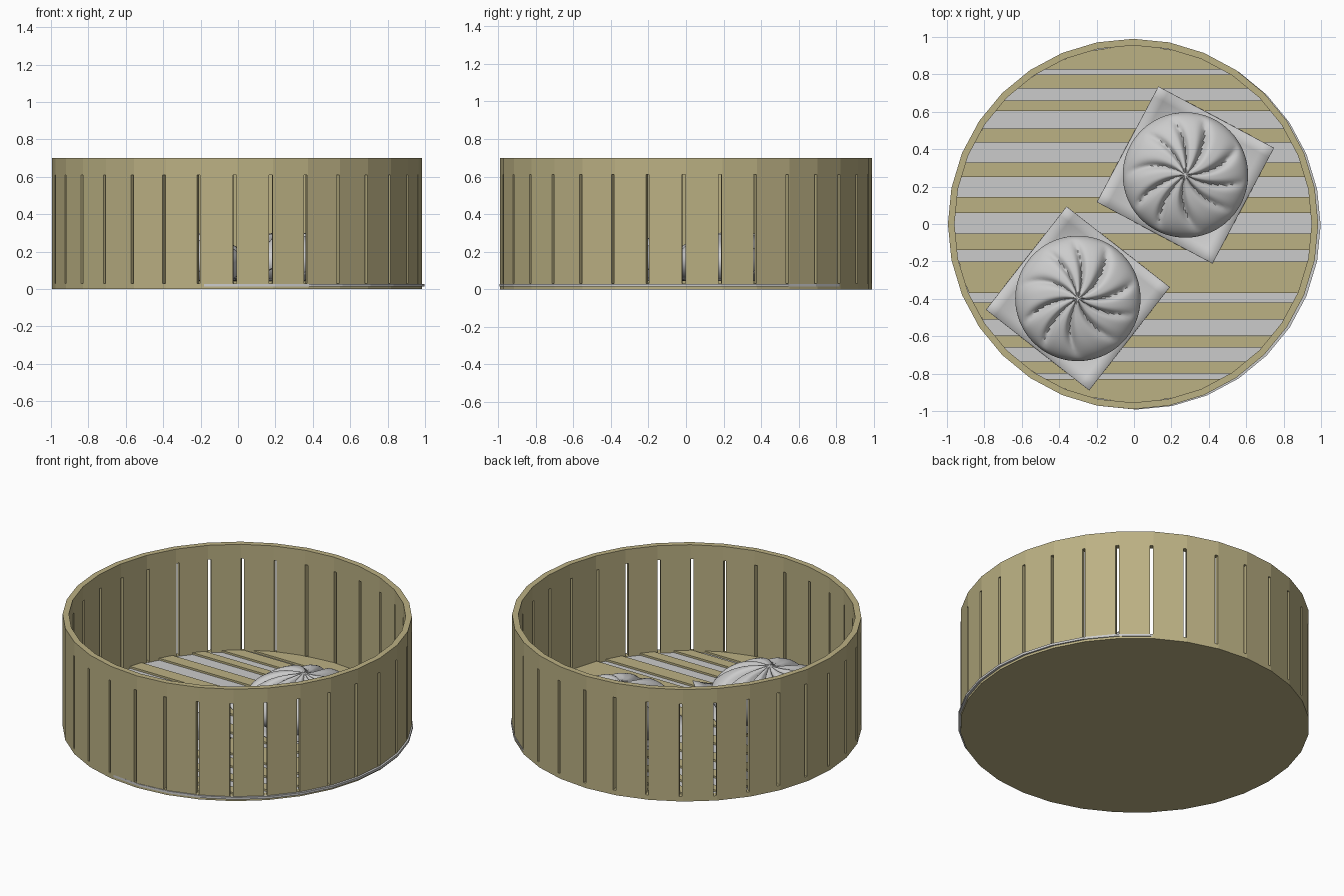
import bpy, bmesh, math
from mathutils import Vector, Matrix

if "Cube" in bpy.data.objects:
    bpy.data.objects.remove(bpy.data.objects["Cube"])

olive = bpy.data.materials.new("bamboo")
olive.diffuse_color = (0.50, 0.44, 0.23, 1)
olive.use_nodes = True
olive.node_tree.nodes["Principled BSDF"].inputs["Base Color"].default_value = olive.diffuse_color


def finish(name, bm, mat=None, smooth=None):
    bmesh.ops.remove_doubles(bm, verts=bm.verts, dist=1e-5)
    bmesh.ops.recalc_face_normals(bm, faces=bm.faces)
    me = bpy.data.meshes.new(name)
    bm.to_mesh(me)
    bm.free()
    ob = bpy.data.objects.new(name, me)
    bpy.context.collection.objects.link(ob)
    if mat:
        me.materials.append(mat)
    if smooth:
        bpy.ops.object.select_all(action='DESELECT')
        ob.select_set(True)
        bpy.context.view_layer.objects.active = ob
        bpy.ops.object.shade_smooth_by_angle(angle=math.radians(smooth))
    return ob


def solidify(ob, thickness, offset=-1):
    m = ob.modifiers.new("thickness", 'SOLIDIFY')
    m.thickness, m.offset, m.use_even_offset = thickness, offset, True


def disc(name, x, y, r, z0, z1, mat=None):
    bm = bmesh.new()
    bmesh.ops.create_cone(bm, cap_ends=True, segments=32, radius1=r, radius2=r, depth=z1 - z0,
                          matrix=Matrix.Translation((x, y, (z0 + z1) / 2)))
    return finish(name, bm, mat)


# Basket wall: 32 flat sides, each with a narrow slot near one edge
N, R, CX = 32, 0.99, -0.005
bm = bmesh.new()
levels = [0, 0.03, 0.61, 0.70]
cuts = [0, 0.89, 0.98, 1]
for i in range(N):
    a, b = (Vector((CX + R * math.cos(t), R * math.sin(t), 0))
            for t in (2 * math.pi * i / N, 2 * math.pi * (i + 1) / N))
    for c in range(3):
        for k in range(3):
            if c == 1 and k == 1:
                continue
            p, q = a.lerp(b, cuts[c]), a.lerp(b, cuts[c + 1])
            z0, z1 = Vector((0, 0, levels[k])), Vector((0, 0, levels[k + 1]))
            bm.faces.new([bm.verts.new(v) for v in (p + z0, q + z0, q + z1, p + z1)])
bmesh.ops.remove_doubles(bm, verts=bm.verts, dist=1e-5)
# make every face point outwards so the thickness grows inwards
wall = finish("basket_wall", bm, olive)
wall.data.update()
f = wall.data.polygons[0]
solidify(wall, 0.035, -1 if f.normal.x * f.center.x + f.normal.y * f.center.y > 0 else 1)

# Base and floor sheet
disc("basket_base", CX, 0, 0.975, 0.0, 0.016, olive)
disc("floor_sheet", 0.012, -0.006, 0.986, 0.014, 0.028)

# Floor slats, clipped to the round basket
bands = [(0.825, 0.955), (0.725, 0.80), (0.605, 0.66), (0.435, 0.51), (0.25, 0.33),
         (0.06, 0.145), (-0.14, -0.05), (-0.37, -0.20), (-0.51, -0.42),
         (-0.66, -0.595), (-0.80, -0.735), (-0.955, -0.83)]
bm = bmesh.new()
for lo, hi in bands:
    ys = [lo + (hi - lo) * k / 4 for k in range(5)]
    pts = [(math.sqrt(0.956 ** 2 - y * y), y) for y in ys]
    ring = pts + [(-x, y) for x, y in reversed(pts)]
    face = bm.faces.new([bm.verts.new((x, y, 0.027)) for x, y in ring])
    ext = bmesh.ops.extrude_face_region(bm, geom=[face], use_keep_orig=True)
    bmesh.ops.translate(bm, vec=(0, 0, 0.013),
                        verts=[g for g in ext["geom"] if isinstance(g, bmesh.types.BMVert)])
finish("floor_slats", bm, olive)


# Paper square with gently lifted corners
def paper(name, x, y, rot):
    bm = bmesh.new()
    bmesh.ops.create_grid(bm, x_segments=12, y_segments=12, size=0.35)
    for v in bm.verts:
        d = v.co.xy.length
        v.co.z = 0.046 + 0.07 * max(0, (d - 0.3) / 0.2) ** 1.5
    bmesh.ops.transform(bm, verts=bm.verts,
                        matrix=Matrix.Translation((x, y, 0)) @ Matrix.Rotation(math.radians(rot), 4, 'Z'))
    solidify(finish(name, bm, None, 40), 0.004, 0)


# Pleated bun: squashed ball with swirled creases running to the crown
def bun(name, x, y, rot):
    bm = bmesh.new()
    bmesh.ops.create_uvsphere(bm, u_segments=120, v_segments=48, radius=1)
    for v in bm.verts:
        r = v.co.xy.length
        t = math.atan2(v.co.y, v.co.x)
        z = 0.145 + 0.16 * v.co.z
        if v.co.z > 0:
            phase = 5 * (t + 0.5 * (1 - r) + 0.08 * math.sin(3 * t + 1)) + rot
            crease = (1 - abs(math.sin(phase))) ** 2
            fade = max(0, math.sin(math.pi * min(1, r / 0.96))) ** 0.8
            z -= 0.045 * crease * fade * (1 + 0.3 * math.sin(2 * t))
            z += 0.012 * math.exp(-(r / 0.12) ** 2)
        v.co = Vector((x + 0.335 * v.co.x, y + 0.335 * v.co.y, max(z, 0.048)))
    finish(name, bm, None, 60)


for side, x, y, prot, brot in (("back", 0.275, 0.262, 62, 0.3), ("front", -0.30, -0.398, -38, 1.2)):
    paper(side + "_paper", x, y, prot)
    bun(side + "_bun", x, y, brot)
